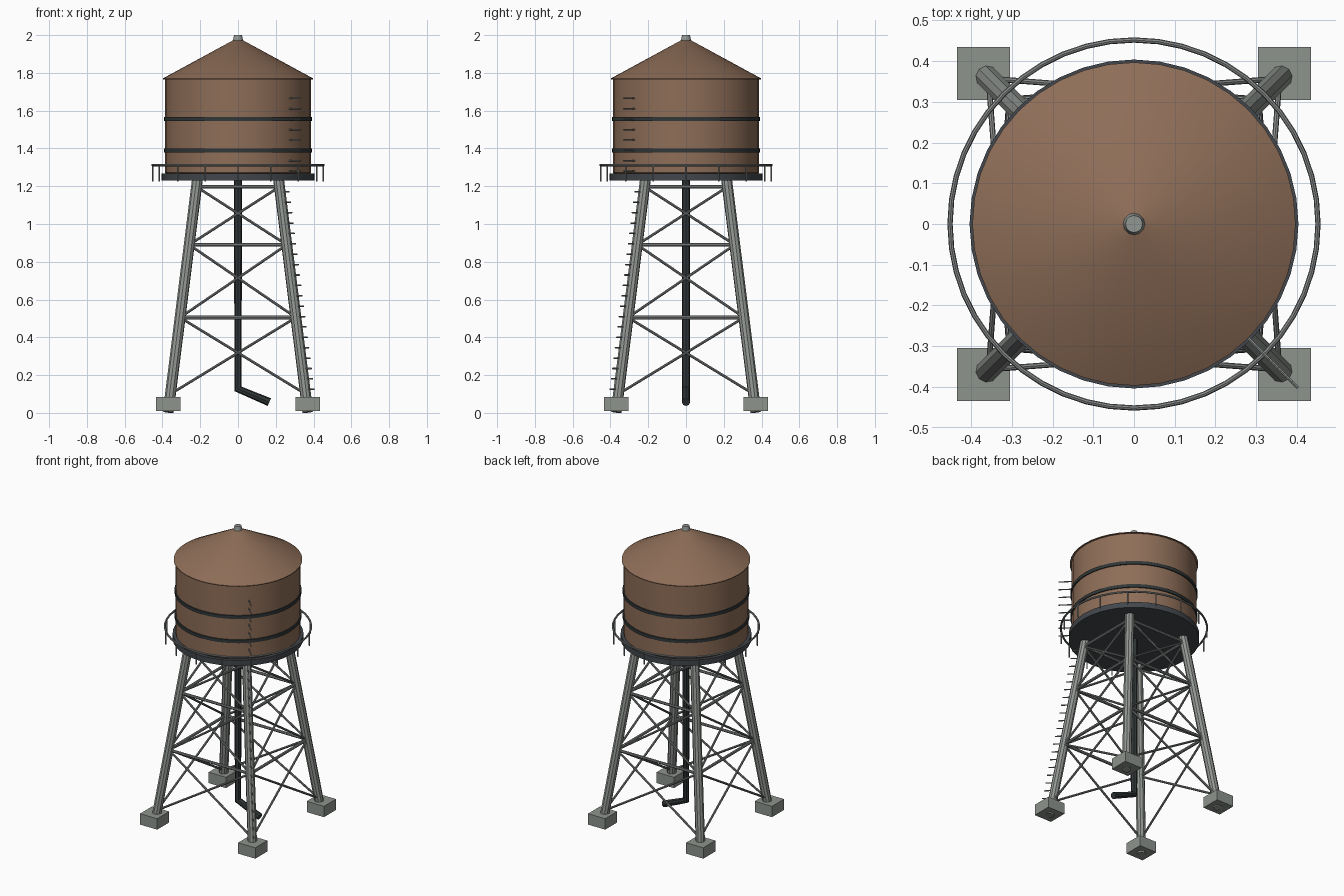
import bpy, bmesh, math
from mathutils import Vector

if "Cube" in bpy.data.objects:
    bpy.data.objects.remove(bpy.data.objects["Cube"])


def mat(name, rgb):
    m = bpy.data.materials.new(name)
    m.diffuse_color = (*rgb, 1)
    m.use_nodes = True
    m.node_tree.nodes["Principled BSDF"].inputs["Base Color"].default_value = m.diffuse_color
    return m


WOOD = mat("brown_wood", (0.27, 0.155, 0.097))
STEEL = mat("grey_steel", (0.29, 0.31, 0.29))
BRACE = mat("brace_grey", (0.24, 0.255, 0.25))
CONCRETE = mat("concrete", (0.27, 0.295, 0.27))
SLATE = mat("slate_deck", (0.055, 0.063, 0.072))
DARK = mat("dark_iron", (0.03, 0.037, 0.038))


def finish(name, bm, material, smooth=True):
    bmesh.ops.recalc_face_normals(bm, faces=bm.faces[:])
    me = bpy.data.meshes.new(name)
    bm.to_mesh(me)
    bm.free()
    me.materials.append(material)
    ob = bpy.data.objects.new(name, me)
    bpy.context.collection.objects.link(ob)
    if smooth:
        bpy.ops.object.select_all(action='DESELECT')
        ob.select_set(True)
        bpy.context.view_layer.objects.active = ob
        bpy.ops.object.shade_smooth_by_angle(angle=math.radians(35))
    return ob


def lathe(name, profile, material, sides=40, closed=False):
    """Spin (radius, z) points about the z axis; open profiles get capped."""
    bm = bmesh.new()
    rings = [[bm.verts.new((r * math.cos(2 * math.pi * i / sides),
                            r * math.sin(2 * math.pi * i / sides), z))
              for i in range(sides)] for r, z in profile]
    pairs = list(zip(rings, rings[1:]))
    if closed:
        pairs.append((rings[-1], rings[0]))
    else:
        bm.faces.new(rings[0])
        bm.faces.new(rings[-1])
    for a, b in pairs:
        for i in range(sides):
            j = (i + 1) % sides
            bm.faces.new((a[i], a[j], b[j], b[i]))
    return finish(name, bm, material)


def rod(bm, a, b, r, sides=8):
    """Add a capped cylinder between two points."""
    a, b = Vector(a), Vector(b)
    d = b - a
    m = d.to_track_quat('Z', 'Y').to_matrix().to_4x4()
    m.translation = (a + b) / 2
    bmesh.ops.create_cone(bm, cap_ends=True, segments=sides, radius1=r,
                          radius2=r, depth=d.length, matrix=m)


def leg_offset(z):
    """Distance of a leg's centre line from both axes at height z."""
    return 0.37 + (0.215 - 0.37) * z / 1.235


CORNERS = [(1, 1), (-1, 1), (-1, -1), (1, -1)]


def on_leg(corner, z):
    o = leg_offset(z)
    return Vector((corner[0] * o, corner[1] * o, z))


# Tank, roof, cap and hoops
lathe("tank", [(0.378, 1.262), (0.386, 1.272), (0.386, 1.77)], WOOD)
lathe("roof", [(0.397, 1.766), (0.397, 1.771), (0.02, 1.976)], WOOD)
lathe("roof_cap", [(0.029, 1.962), (0.021, 2.0)], STEEL, 12)
for i, z in enumerate((1.39, 1.555)):
    lathe(f"hoop_{i + 1}", [(0.38, z - 0.011), (0.393, z - 0.011),
                            (0.393, z + 0.011), (0.38, z + 0.011)],
          DARK, closed=True)

# Deck under the tank
lathe("deck", [(0.404, 1.229), (0.404, 1.267)], SLATE)

# Railing ring and its posts
lathe("railing", [(0.452 + 0.0065 * math.cos(k * math.pi / 4),
                   1.312 + 0.0065 * math.sin(k * math.pi / 4))
                  for k in range(8)], BRACE, 48, closed=True)
bm = bmesh.new()
for k in range(16):
    a = k * math.pi / 8
    x, y = 0.452 * math.cos(a), 0.452 * math.sin(a)
    rod(bm, (x, y, 1.225), (x, y, 1.312), 0.0045, 6)
finish("railing_posts", bm, BRACE)

# Legs and footings
for i, c in enumerate(CORNERS):
    bm = bmesh.new()
    rod(bm, on_leg(c, 0.004), on_leg(c, 1.235), 0.029, 10)
    finish(f"leg_{i + 1}", bm, STEEL)
    bm = bmesh.new()
    bmesh.ops.create_cube(bm, size=1)
    for v in bm.verts:
        v.co = Vector((v.co.x * 0.13 + c[0] * 0.37,
                       v.co.y * 0.13 + c[1] * 0.37, v.co.z * 0.074 + 0.047))
    finish(f"footing_{i + 1}", bm, CONCRETE, smooth=False)

# Horizontal struts and crossed braces on all four sides
LEVELS = [0.10, 0.505, 0.89, 1.197]
struts, braces = bmesh.new(), bmesh.new()
for i in range(4):
    a, b = CORNERS[i], CORNERS[(i + 1) % 4]
    for z in LEVELS[1:]:
        rod(struts, on_leg(a, z), on_leg(b, z), 0.0095)
    for lo, hi in zip(LEVELS, LEVELS[1:]):
        rod(braces, on_leg(a, lo), on_leg(b, hi), 0.007)
        rod(braces, on_leg(b, lo), on_leg(a, hi), 0.007)
finish("struts", struts, BRACE)
finish("cross_braces", braces, BRACE)

# Climbing pegs up one leg and on up the tank wall
bm = bmesh.new()
for k in range(29):
    z = 1.665 - 0.055 * k
    if k == 8:      # the deck interrupts the climb
        continue
    o0, o1 = (0.268, 0.331) if z > 1.27 else (leg_offset(z), leg_offset(z) + 0.048)
    rod(bm, (o0, -o0, z), (o1, -o1, z), 0.0042, 6)
finish("climbing_pegs", bm, BRACE)

# Central riser pipe with an angled spout, mitred at the bend
curve = bpy.data.curves.new("pipe_path", 'CURVE')
curve.dimensions = '3D'
curve.bevel_depth = 0.022
curve.bevel_resolution = 2
curve.use_fill_caps = True
sp = curve.splines.new('POLY')
sp.points.add(2)
for p, co in zip(sp.points, [(0, 0, 1.235), (0, 0, 0.127), (0.166, 0, 0.057)]):
    p.co = (*co, 1)
tmp = bpy.data.objects.new("pipe_path", curve)
bpy.context.collection.objects.link(tmp)
bpy.context.view_layer.update()
pipe_mesh = bpy.data.meshes.new_from_object(
    tmp.evaluated_get(bpy.context.evaluated_depsgraph_get()))
bm = bmesh.new()
bm.from_mesh(pipe_mesh)
bpy.data.objects.remove(tmp)
bmesh.ops.remove_doubles(bm, verts=bm.verts[:], dist=0.0001)
pipe_mesh.materials.clear()
finish("riser_pipe", bm, DARK)
